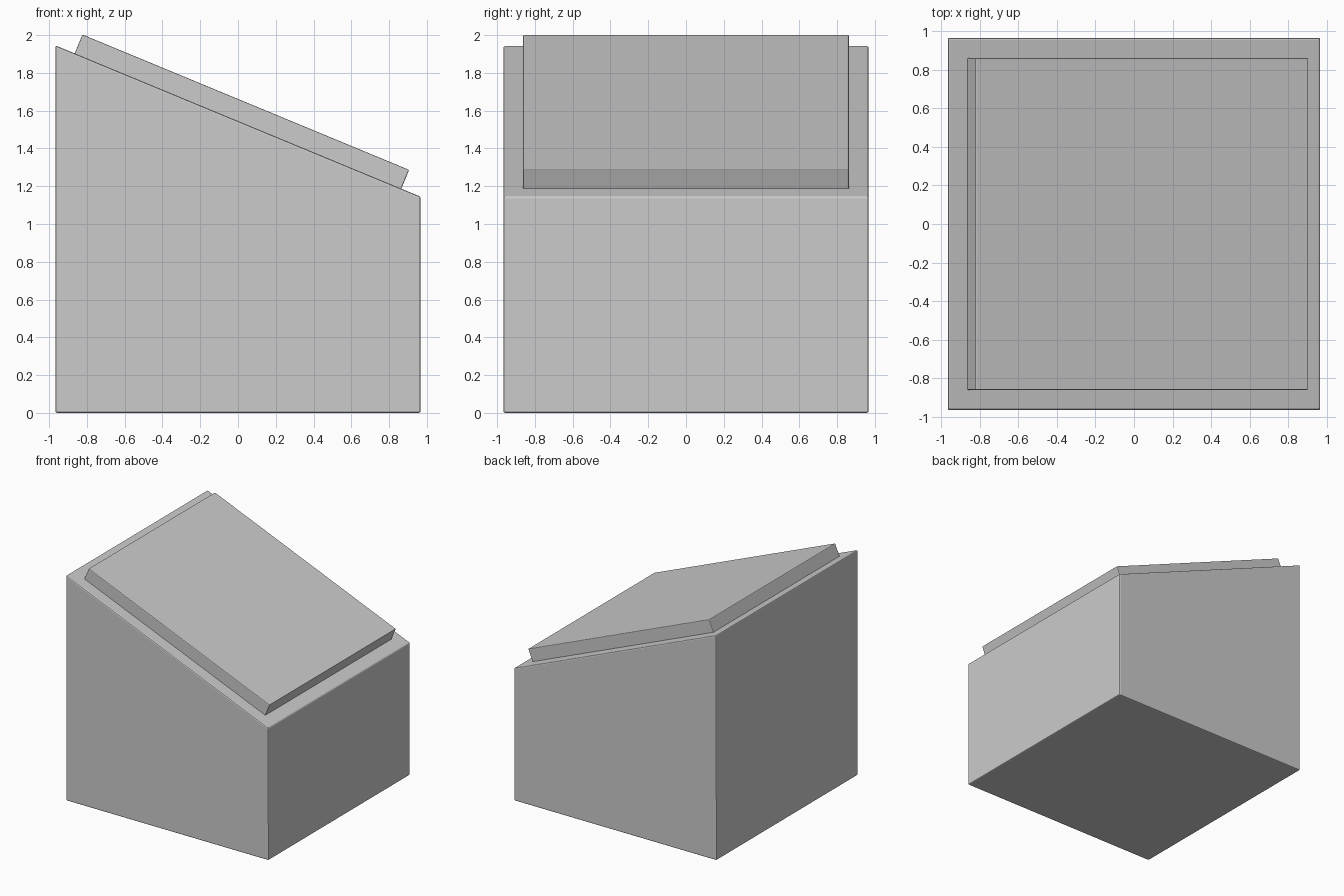
import bpy, bmesh
from math import radians, sin, cos, tan

if "Cube" in bpy.data.objects:
    bpy.data.objects.remove(bpy.data.objects["Cube"])

SLOPE = radians(22.5)
MID_Z = 1.545          # height of the sloped top at x = 0


def prism(name, profile, half_depth, bevel):
    """Extrude an xz profile along y and soften its edges."""
    bm = bmesh.new()
    face = bm.faces.new([bm.verts.new((x, -half_depth, z)) for x, z in profile])
    ext = bmesh.ops.extrude_face_region(bm, geom=[face])
    verts = [v for v in ext["geom"] if isinstance(v, bmesh.types.BMVert)]
    bmesh.ops.translate(bm, verts=verts, vec=(0, 2 * half_depth, 0))
    bmesh.ops.recalc_face_normals(bm, faces=bm.faces)
    mesh = bpy.data.meshes.new(name)
    bm.to_mesh(mesh)
    bm.free()
    obj = bpy.data.objects.new(name, mesh)
    bpy.context.collection.objects.link(obj)
    mod = obj.modifiers.new("soft_edges", "BEVEL")
    mod.width = bevel
    mod.segments = 2
    mod.limit_method = 'ANGLE'
    mod.angle_limit = radians(15)
    return obj


# Wedge-topped body
h = 0.967
rise = h * tan(SLOPE)
prism("body", [(-h, 0), (h, 0), (h, MID_Z - rise), (-h, MID_Z + rise)], h, 0.01)


# Raised panel lying on the slope, sunk slightly into the body
def on_slope(u, n):
    return (u * cos(SLOPE) + n * sin(SLOPE), MID_Z - u * sin(SLOPE) + n * cos(SLOPE))


L, T, SINK = 0.936, 0.108, -0.02
prism("sloped_panel",
      [on_slope(-L, SINK), on_slope(L, SINK), on_slope(L, T), on_slope(-L, T)],
      0.862, 0.006)
